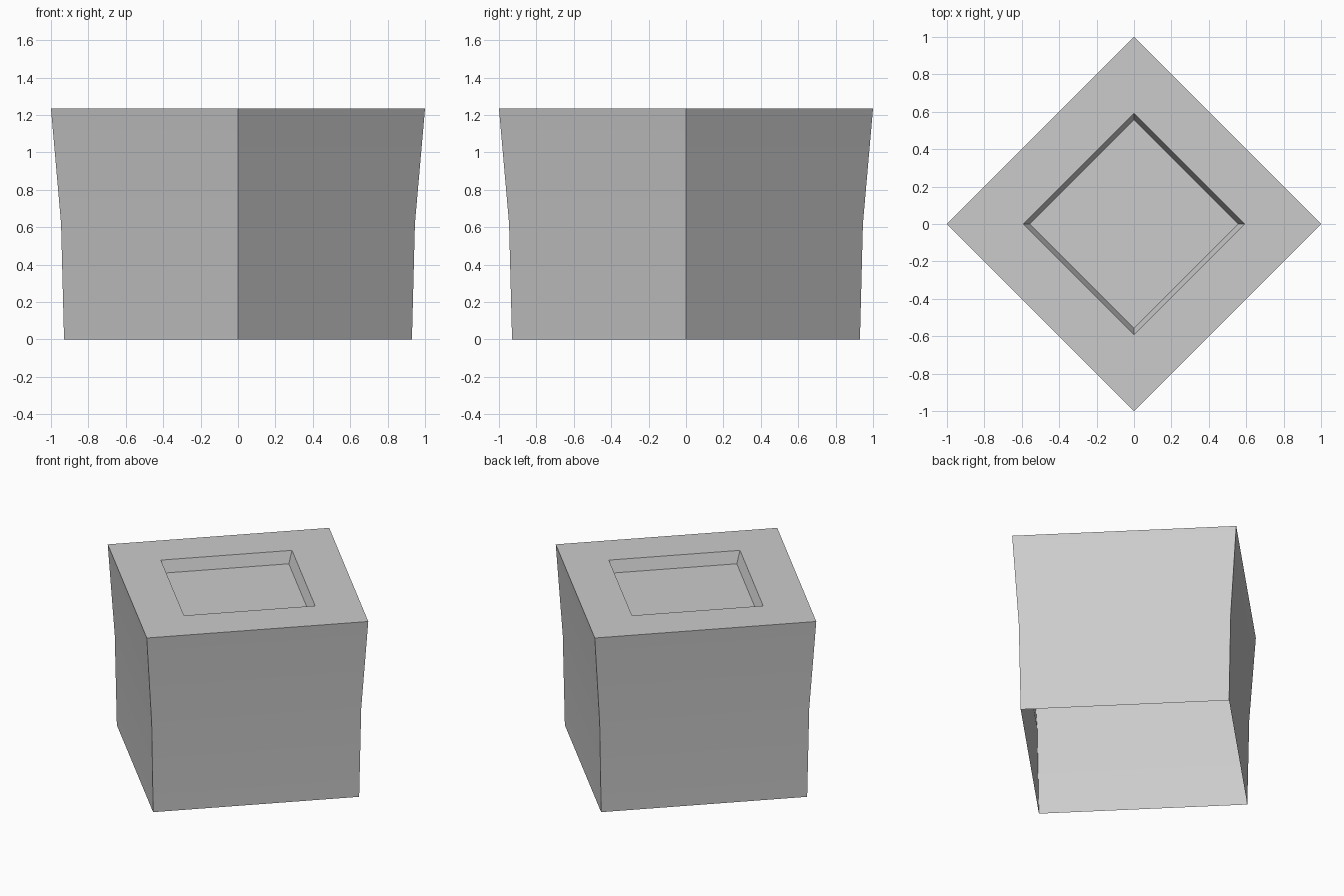
import bpy
import bmesh
from math import cos, sin, pi

cube = bpy.data.objects.get("Cube")
if cube:
    bpy.data.objects.remove(cube, do_unlink=True)

SIDES = 4

# Single plain grey
grey = bpy.data.materials.new("light grey")
grey.use_nodes = True
colour = (0.6, 0.6, 0.6, 1)
grey.diffuse_color = colour
grey.node_tree.nodes["Principled BSDF"].inputs["Base Color"].default_value = colour


def ring(bm, radius, z):
    """Square ring of vertices with its corners on the x and y axes."""
    return [bm.verts.new((radius * cos(2 * pi * i / SIDES),
                          radius * sin(2 * pi * i / SIDES), z))
            for i in range(SIDES)]


def lathe(name, profile, material):
    """Sweep a (radius, height) profile round z and cap its last ring."""
    bm = bmesh.new()
    rings = [ring(bm, r, z) for r, z in profile]
    for low, high in zip(rings, rings[1:]):
        for i in range(SIDES):
            j = (i + 1) % SIDES
            bm.faces.new((low[i], low[j], high[j], high[i]))
    bm.faces.new(rings[-1])
    mesh = bpy.data.meshes.new(name)
    bm.to_mesh(mesh)
    bm.free()
    mesh.materials.append(material)
    obj = bpy.data.objects.new(name, mesh)
    bpy.context.collection.objects.link(obj)
    return obj


# Flared walls with an open base, flat rim, then the sunken tray in the top
block = lathe("flared_block", [
    (0.93, 0.0), (0.946, 0.62), (1.0, 1.235),
    (0.592, 1.235), (0.557, 1.155),
], grey)

bpy.ops.object.select_all(action="DESELECT")
block.select_set(True)
bpy.context.view_layer.objects.active = block
bpy.ops.object.shade_smooth_by_angle()
